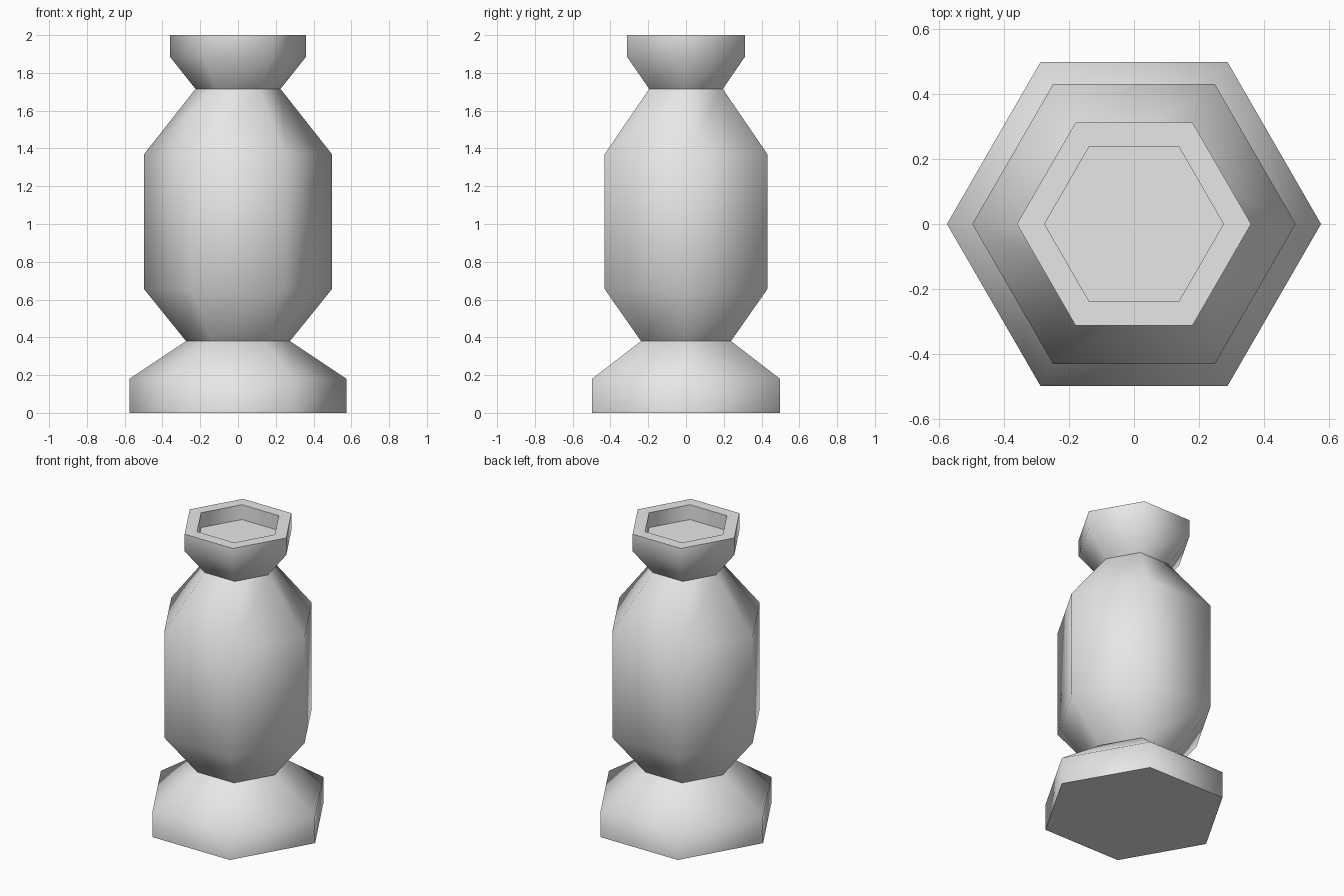
import bpy, bmesh, math

cube = bpy.data.objects.get("Cube")
if cube:
    bpy.data.objects.remove(cube, do_unlink=True)

SIDES = 6

grey = bpy.data.materials.new("plain_grey")
grey.use_nodes = True
colour = (0.8, 0.8, 0.8, 1)
grey.diffuse_color = colour
grey.node_tree.nodes["Principled BSDF"].inputs["Base Color"].default_value = colour


def hex_part(name, profile, cap_start=False, cap_end=False):
    """Sweep a (radius, height) profile around z in six sides."""
    bm = bmesh.new()
    rings = []
    for r, z in profile:
        angles = [math.tau * i / SIDES for i in range(SIDES)]
        rings.append([bm.verts.new((r * math.cos(a), r * math.sin(a), z)) for a in angles])
    for low, high in zip(rings, rings[1:]):
        for i in range(SIDES):
            j = (i + 1) % SIDES
            bm.faces.new((low[i], low[j], high[j], high[i]))
    if cap_start:
        bm.faces.new(rings[0][::-1])
    if cap_end:
        bm.faces.new(rings[-1])
    mesh = bpy.data.meshes.new(name)
    bm.to_mesh(mesh)
    bm.free()
    mesh.materials.append(grey)
    obj = bpy.data.objects.new(name, mesh)
    bpy.context.collection.objects.link(obj)
    # Smooth around the six sides, crisp at rim and foot
    bpy.ops.object.select_all(action="DESELECT")
    obj.select_set(True)
    bpy.context.view_layer.objects.active = obj
    bpy.ops.object.shade_smooth_by_angle(angle=math.radians(65))
    return obj


# Foot with a sloped shoulder
hex_part("base", [(0.575, 0), (0.575, 0.18), (0.275, 0.38)], cap_start=True)

# Tall faceted belly between the two necks
hex_part("body", [(0.275, 0.38), (0.497, 0.655), (0.497, 1.37), (0.225, 1.715)])

# Flared collar with a shallow recess in its top
hex_part("collar", [(0.225, 1.715), (0.36, 1.885), (0.36, 2.0),
                    (0.275, 2.0), (0.275, 1.9)], cap_end=True)
